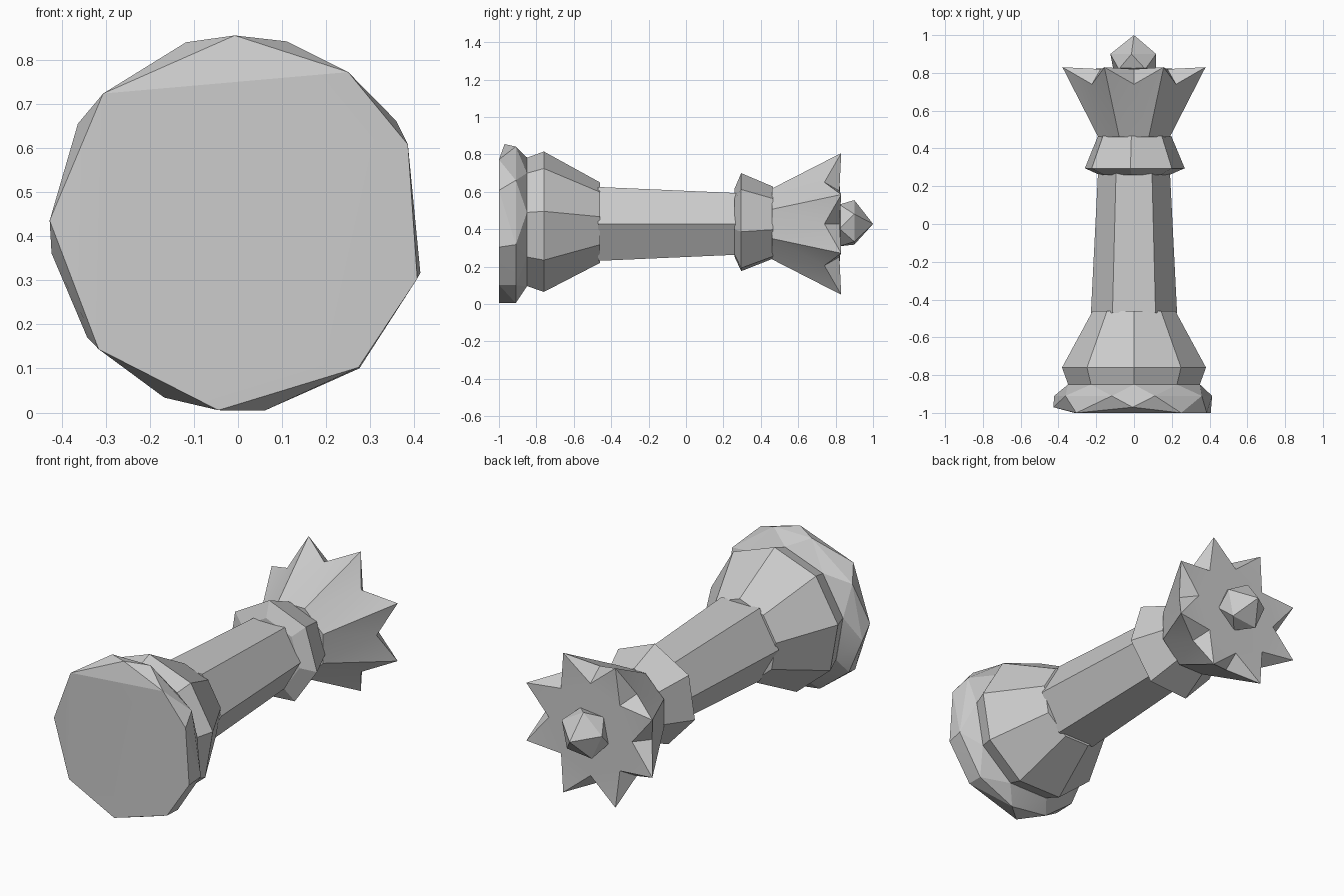
import bpy, bmesh, math
from mathutils import Vector

if "Cube" in bpy.data.objects:
    bpy.data.objects.remove(bpy.data.objects["Cube"], do_unlink=True)

AXIS_Z = 0.428

stone = bpy.data.materials.new("plain_grey")
stone.use_nodes = True
GREY = (0.6, 0.6, 0.6, 1)
stone.diffuse_color = GREY
stone.node_tree.nodes["Principled BSDF"].inputs["Base Color"].default_value = GREY


def polar(angle, radius, y):
    """Point around the lying axis, angle in degrees seen from the front."""
    a = math.radians(angle)
    return Vector((radius * math.cos(a), y, AXIS_Z + radius * math.sin(a)))


def ring(sides, phase, radius, y):
    return [polar(phase + i * 360 / sides, radius, y) for i in range(sides)]


def finish(name, bm, smooth_angle):
    bmesh.ops.recalc_face_normals(bm, faces=bm.faces[:])
    mesh = bpy.data.meshes.new(name)
    bm.to_mesh(mesh)
    bm.free()
    mesh.materials.append(stone)
    obj = bpy.data.objects.new(name, mesh)
    bpy.context.collection.objects.link(obj)
    bpy.ops.object.select_all(action='DESELECT')
    obj.select_set(True)
    bpy.context.view_layer.objects.active = obj
    bpy.ops.object.shade_smooth_by_angle(angle=math.radians(smooth_angle))
    return obj


def hull(name, points, smooth_angle=28):
    """Faceted convex part wrapped around its rings."""
    bm = bmesh.new()
    for p in points:
        bm.verts.new(p)
    bmesh.ops.convex_hull(bm, input=bm.verts[:])
    loose = [v for v in bm.verts if not v.link_faces]
    bmesh.ops.delete(bm, geom=loose, context='VERTS')
    bmesh.ops.dissolve_limit(bm, angle_limit=0.02, verts=bm.verts[:], edges=bm.edges[:])
    return finish(name, bm, smooth_angle)


# Foot: roughly chipped disc with an uneven rim
foot = [polar(a, 0.425, -1) for a in (54, 25, -17, -50, -96, -138, 136)]
foot += [polar(a, 0.427, -0.97) for a in (91, 179)]
foot += [polar(a, 0.428, -0.91) for a in (106, 75, 33, -15, -50, -82, -113, -143, -171, 148)]
foot += ring(9, 90, 0.355, -0.85)
hull("foot", foot, 15)

# Flared skirt: a short band, then the slope up to the stem
hull("skirt_band", ring(9, 90, 0.35, -0.86) + ring(9, 90, 0.387, -0.76))
hull("skirt_slope", ring(9, 90, 0.387, -0.76) + ring(9, 90, 0.222, -0.46))

# Six-sided stem
hull("stem", ring(6, 0, 0.228, -0.47) + ring(6, 0, 0.19, 0.28))

# Collar below the crown
hull("collar", ring(7, 94, 0.19, 0.26) + ring(7, 94, 0.272, 0.295) + ring(7, 94, 0.2, 0.465), 20)

# Crown: eight points with notches between them and a shallow top
COUNT = 8
HALF = 180 / COUNT
bm = bmesh.new()
waist, tips, notch, inner = [
    [bm.verts.new(p) for p in ring(COUNT, phase, r, y)]
    for phase, r, y in ((HALF, 0.205, 0.46), (HALF, 0.41, 0.83),
                        (2 * HALF, 0.315, 0.74), (2 * HALF, 0.25, 0.82))]
centre = bm.verts.new((0, 0.83, AXIS_Z))
for i in range(COUNT):
    j = (i + 1) % COUNT
    for tri in ((waist[i], waist[j], notch[i]),
                (waist[i], notch[i], tips[i]),
                (waist[j], tips[j], notch[i]),
                (tips[i], notch[i], inner[i]),
                (notch[i], tips[j], inner[i]),
                (inner[i], tips[j], inner[j]),
                (inner[i], inner[j], centre)):
        bm.faces.new(tri)
bm.faces.new(waist)
finish("crown", bm, 20)

# Faceted finial on top of the crown
hull("finial", ring(5, 60, 0.12, 0.82) + ring(5, 96, 0.128, 0.9) + [Vector((0, 1, AXIS_Z))], 15)
